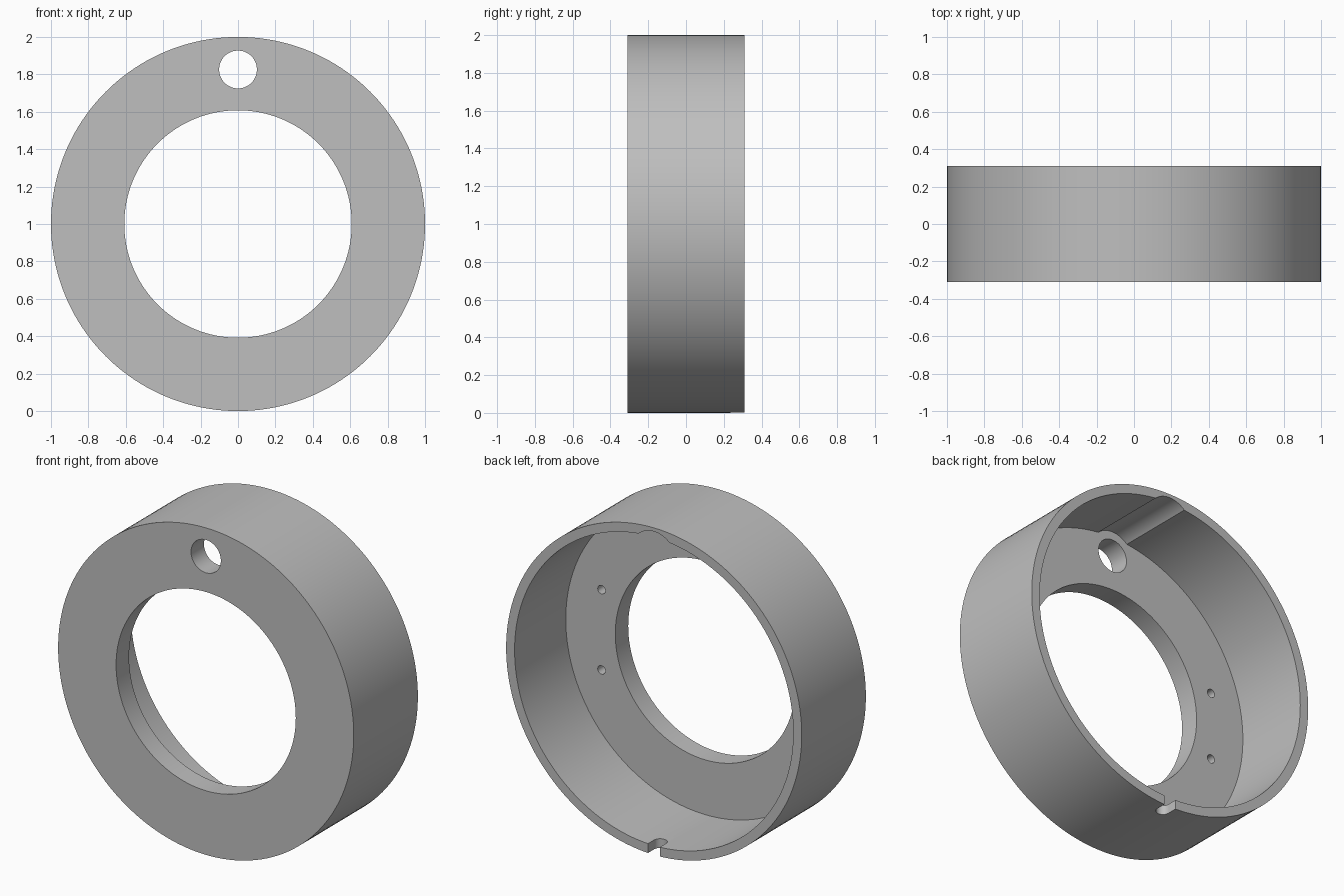
import bpy, math
from mathutils import Vector

cube = bpy.data.objects.get("Cube")
if cube:
    bpy.data.objects.remove(cube, do_unlink=True)

FRONT, BACK, FLOOR = -0.31, 0.31, -0.185   # y of front face, rear rim, inner floor
CENTRE_Z = 1.0

grey = bpy.data.materials.new("plain_grey")
grey.use_nodes = True
colour = (0.52, 0.52, 0.52, 1)
grey.diffuse_color = colour
grey.node_tree.nodes["Principled BSDF"].inputs["Base Color"].default_value = colour


def rod(name, radius, y0, y1, x=0, z=0, sides=48):
    """Cylinder along y, with x and z measured from the ring centre."""
    bpy.ops.mesh.primitive_cylinder_add(
        vertices=sides, radius=radius, depth=y1 - y0,
        location=(x, (y0 + y1) / 2, CENTRE_Z + z), rotation=(math.pi / 2, 0, 0))
    ob = bpy.context.object
    ob.name = name
    return ob


def cut(target, cutter):
    """Subtract the cutter from the target and discard it."""
    cutter.hide_render = True
    mod = target.modifiers.new("cut", 'BOOLEAN')
    mod.operation, mod.solver, mod.object = 'DIFFERENCE', 'EXACT', cutter
    bpy.context.view_layer.objects.active = target
    bpy.ops.object.modifier_apply(modifier=mod.name)
    bpy.data.objects.remove(cutter, do_unlink=True)


# Solid drum, hollowed from behind to leave a thin wall and a front plate
housing = rod("ring_housing", 1.0, FRONT, BACK, sides=160)
cut(housing, rod("pocket", 0.943, FLOOR, BACK + 0.1, sides=160))

# Large central opening
cut(housing, rod("opening", 0.608, FRONT - 0.1, BACK + 0.1, sides=128))

# Upper through hole, with a round relief groove in the wall behind it
cut(housing, rod("groove", 0.152, FLOOR, BACK + 0.1, z=0.826, sides=64))
cut(housing, rod("upper_hole", 0.101, FRONT - 0.1, BACK + 0.1, z=0.826))

# Blind screw holes in the rear of the front plate
for side, angle in ((1, 19.3), (-1, 16.4)):
    for up in (1, -1):
        a = math.radians(angle)
        cut(housing, rod("screw_hole", 0.026, FLOOR - 0.07, FLOOR + 0.05,
                         x=side * 0.743 * math.cos(a), z=up * 0.743 * math.sin(a), sides=24))

# Round-ended cable notch through the bottom of the rear rim
bpy.ops.mesh.primitive_cylinder_add(vertices=32, radius=0.04, depth=0.3,
                                    location=(0, BACK - 0.06, 0.03))
cut(housing, bpy.context.object)
bpy.ops.mesh.primitive_cube_add(size=1, location=(0, BACK + 0.04, 0.03))
slot = bpy.context.object
slot.scale = (0.08, 0.2, 0.3)
cut(housing, slot)

# Finish
housing.data.materials.clear()
housing.data.materials.append(grey)
bpy.ops.object.select_all(action='DESELECT')
housing.select_set(True)
bpy.context.view_layer.objects.active = housing
bpy.ops.object.shade_smooth_by_angle(angle=math.radians(25))
